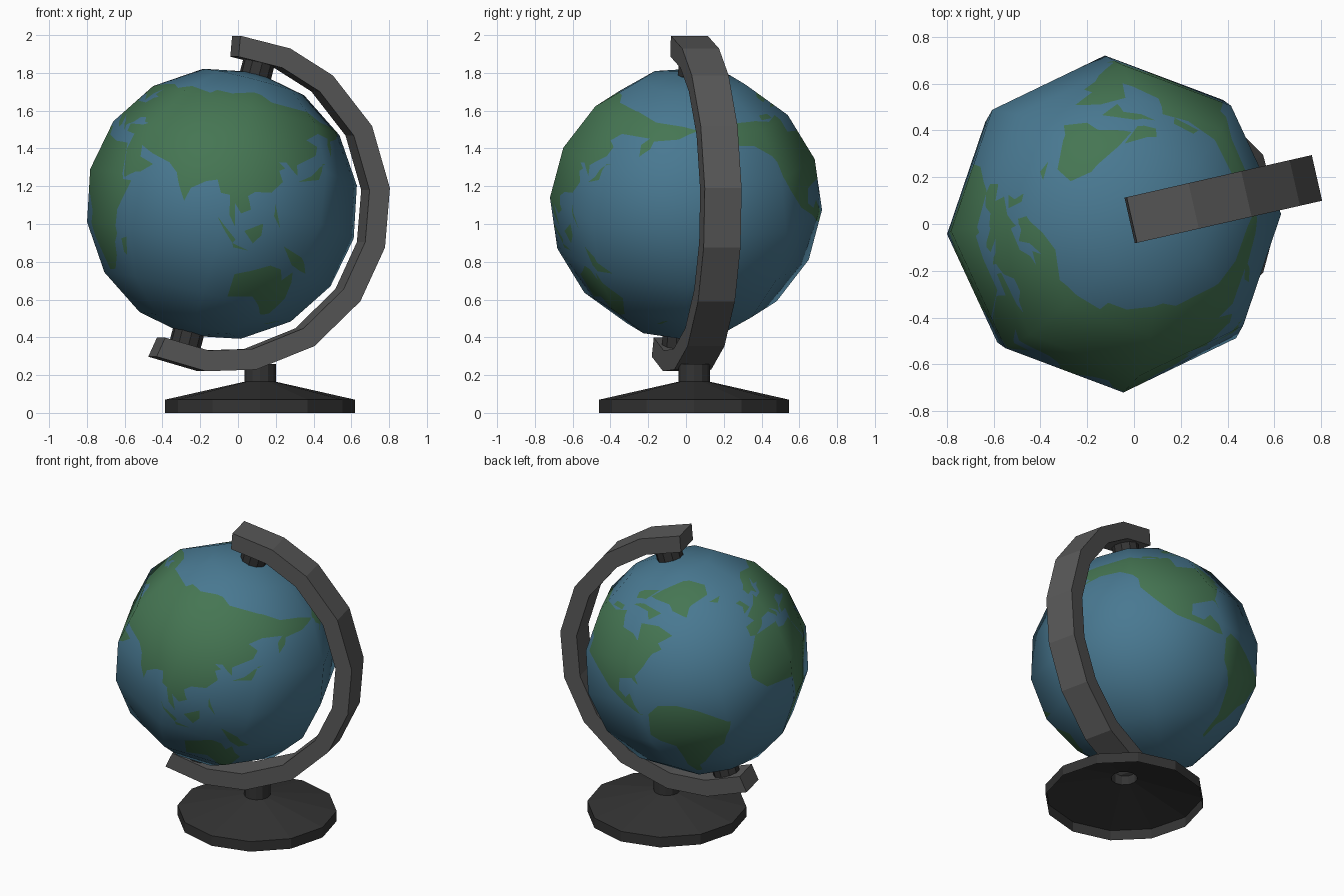
import bpy, bmesh, math
from mathutils import Vector, Matrix

if "Cube" in bpy.data.objects:
    bpy.data.objects.remove(bpy.data.objects["Cube"])

CENTRE = Matrix.Translation((-0.085, 0, 1.107))
TURN = Matrix.Rotation(math.radians(12.8), 4, 'Z')     # heading of the arm
TILT = Matrix.Rotation(math.radians(15), 4, 'Y')       # lean of the globe axis
R = 0.722


def material(name, rgb):
    m = bpy.data.materials.new(name)
    m.diffuse_color = (*rgb, 1)
    m.use_nodes = True
    m.node_tree.nodes["Principled BSDF"].inputs["Base Color"].default_value = m.diffuse_color
    return m


WATER = material("sea blue", (0.066, 0.190, 0.285))
LAND = material("land green", (0.060, 0.180, 0.086))
GREY = material("arm grey", (0.098, 0.098, 0.098))
DARK = material("base charcoal", (0.034, 0.034, 0.034))


def make(name, bm, mats, matrix=Matrix()):
    me = bpy.data.meshes.new(name)
    bm.to_mesh(me)
    bm.free()
    for m in mats:
        me.materials.append(m)
    ob = bpy.data.objects.new(name, me)
    ob.matrix_world = matrix
    bpy.context.collection.objects.link(ob)
    return ob


# Coastlines: each is an outline of (longitude, latitude) pairs
coasts = []


def coast(*pts):
    ring = []
    for lon, lat in pts:
        t, p = math.radians(lon - 198), math.radians(0.92 * lat - 13.5)
        ring.append(Vector((math.cos(p) * math.cos(t), math.cos(p) * math.sin(t), math.sin(p))))
    coasts.append(ring)


# Europe
coast((-9, 37), (-9, 43), (-2, 44), (-4, 48), (4, 52), (9, 57), (10, 54), (20, 55), (24, 59),
      (29, 60), (22, 61), (25, 65), (18, 61), (16, 56), (11, 59), (6, 58), (5, 62), (14, 68),
      (25, 71), (41, 67), (45, 68), (45, 42), (40, 43), (37, 46), (31, 46), (28, 42), (23, 40),
      (23, 37), (19, 42), (13, 45), (18, 40), (16, 38), (9, 44), (3, 43), (0, 39), (-5, 36))
# Asia
coast((45, 68), (68, 69), (70, 73), (82, 73), (104, 77), (113, 74), (140, 73), (160, 70),
      (180, 69), (190, 66), (178, 62), (163, 60), (162, 56), (157, 51), (156, 57), (160, 61),
      (143, 59), (135, 55), (141, 52), (139, 47), (128, 40), (129, 35), (126, 37), (122, 40),
      (118, 39), (122, 37), (119, 35), (122, 30), (117, 23), (109, 21), (106, 18), (109, 12),
      (105, 9), (101, 13), (104, 2), (100, 7), (98, 16), (94, 16), (91, 22), (86, 20),
      (80, 15), (78, 8), (73, 17), (71, 21), (66, 25), (57, 27), (49, 30), (52, 24), (59, 22),
      (55, 17), (44, 13), (39, 21), (35, 28), (36, 36), (27, 37), (27, 41), (41, 41), (45, 42))
# Africa and its large island
coast((-6, 36), (10, 37), (11, 33), (20, 31), (33, 31), (43, 12), (51, 12), (40, -3), (40, -15),
      (35, -20), (33, -27), (26, -34), (18, -34), (12, -17), (13, -5), (9, 4), (-8, 4),
      (-17, 14), (-16, 22), (-10, 30))
coast((44, -24), (44, -17), (50, -15), (47, -25))
# North America
coast((-168, 66), (-156, 71), (-128, 70), (-110, 68), (-95, 69), (-94, 59), (-82, 55), (-79, 51),
      (-77, 61), (-65, 59), (-56, 52), (-66, 49), (-64, 45), (-70, 43), (-76, 36), (-81, 31),
      (-80, 26), (-83, 30), (-95, 29), (-97, 22), (-91, 18), (-87, 21), (-84, 15), (-82, 9),
      (-78, 8), (-85, 10), (-95, 16), (-106, 22), (-117, 33), (-124, 40), (-124, 48),
      (-135, 58), (-150, 60), (-164, 55), (-158, 59), (-165, 62))
# South America
coast((-78, 8), (-72, 12), (-62, 10), (-51, 4), (-35, -6), (-39, -15), (-41, -22), (-48, -27),
      (-57, -36), (-65, -42), (-69, -52), (-74, -50), (-71, -30), (-71, -18), (-81, -5))
# Northern islands
coast((-73, 78), (-60, 82), (-30, 83), (-18, 77), (-22, 70), (-40, 65), (-44, 60), (-53, 66),
      (-55, 71), (-68, 76))
coast((-90, 73), (-78, 73), (-62, 66), (-72, 63), (-73, 68))
coast((-90, 77), (-90, 81), (-65, 82), (-78, 76))
coast((-117, 70), (-115, 73), (-102, 72), (-102, 69))
coast((-24, 65), (-14, 66), (-18, 63))
coast((-5, 50), (1, 52), (-2, 58), (-6, 58), (-3, 54))
# Australia and the Pacific islands
coast((112, -22), (120, -18), (128, -12), (134, -12), (138, -17), (140, -11), (145, -19),
      (151, -26), (148, -37), (142, -38), (136, -34), (129, -31), (114, -35))
coast((131, -1), (141, -3), (150, -10), (143, -9), (138, -8))
coast((109, 1), (117, 7), (118, 1), (115, -4))
coast((95, 5), (106, -4), (105, -6), (100, -1))
coast((105, -6), (114, -8), (106, -8))
coast((120, 18), (122, 14), (126, 7), (121, 12))
coast((130, 32), (140, 35), (142, 43), (145, 44), (140, 41), (136, 36))
coast((167, -46), (173, -41), (178, -38), (172, -44))


def inside(p, ring):
    """Winding of a coastline around direction p."""
    if p.dot(sum(ring, Vector())) < 0:
        return False
    a = p.orthogonal().normalized()
    b = p.cross(a)
    ang = [math.atan2(v.dot(b), v.dot(a)) for v in ring]
    turn = sum(math.remainder(ang[i] - ang[i - 1], math.tau) for i in range(len(ang)))
    return abs(turn) > math.pi


# Globe: eight-sided ball, its flat faces cut along the coastlines
bm = bmesh.new()
bmesh.ops.create_uvsphere(bm, u_segments=8, v_segments=8, radius=R)
bmesh.ops.rotate(bm, verts=bm.verts, matrix=Matrix.Rotation(math.radians(-10), 3, 'Z'))
bmesh.ops.subdivide_edges(bm, edges=bm.edges[:], cuts=5, use_grid_fill=True)
for ring in coasts:
    for i, b in enumerate(ring):
        a = ring[i - 1]
        mid = (a + b).normalized()
        reach = math.cos(a.angle(b) / 2 + 0.11)
        faces = [f for f in bm.faces if f.calc_center_median().normalized().dot(mid) > reach]
        geom = set(faces)
        for f in faces:
            geom.update(f.edges, f.verts)
        bmesh.ops.bisect_plane(bm, geom=list(geom), dist=1e-5, plane_co=(0, 0, 0),
                               plane_no=a.cross(b).normalized())
for f in bm.faces:
    f.smooth = True
    p = f.calc_center_median().normalized()
    f.material_index = int(any(inside(p, ring) for ring in coasts))
globe = make("globe", bm, [WATER, LAND], CENTRE @ TURN @ TILT)
globe.data.normals_split_custom_set_from_vertices([v.co.normalized() for v in globe.data.vertices])

# Arm: square bar bent around the globe
bm = bmesh.new()
half = [20.3, 42.5, 64.5, 82, 100]
rings = []
for d in [-h for h in reversed(half)] + [0] + half:
    t = math.radians(105 + d)
    rings.append([bm.verts.new((r * math.sin(t), y, r * math.cos(t)))
                  for r, y in ((0.893, -0.1), (0.893, 0.1), (0.782, 0.1), (0.782, -0.1))])
for r0, r1 in zip(rings, rings[1:]):
    for i in range(4):
        bm.faces.new((r0[i - 1], r0[i], r1[i], r1[i - 1]))
bm.faces.new(rings[0])
bm.faces.new(rings[-1][::-1])
bmesh.ops.recalc_face_normals(bm, faces=bm.faces)
make("arm", bm, [GREY], CENTRE @ TURN)

# Pivot pins at both poles
for name, side in (("top_pin", 1), ("bottom_pin", -1)):
    bm = bmesh.new()
    bmesh.ops.create_cone(bm, cap_ends=True, segments=10, radius1=0.085, radius2=0.085, depth=0.13,
                          matrix=Matrix.Translation((0, 0, side * 0.728)))
    make(name, bm, [DARK], CENTRE @ TURN @ TILT)

# Base: twelve-sided hollow foot rising to the stem
bm = bmesh.new()
rings = []
for r, z in ((0.5025, 0), (0.5025, 0.07), (0.083, 0.165), (0.083, 0.26)):
    rings.append([bm.verts.new((r * math.cos(k * math.pi / 6), r * math.sin(k * math.pi / 6), z))
                  for k in range(12)])
for r0, r1 in zip(rings, rings[1:]):
    for k in range(12):
        bm.faces.new((r0[k - 1], r0[k], r1[k], r1[k - 1]))
bm.faces.new(rings[-1])
make("base", bm, [DARK], Matrix.Translation((0.117, 0.043, 0)))
